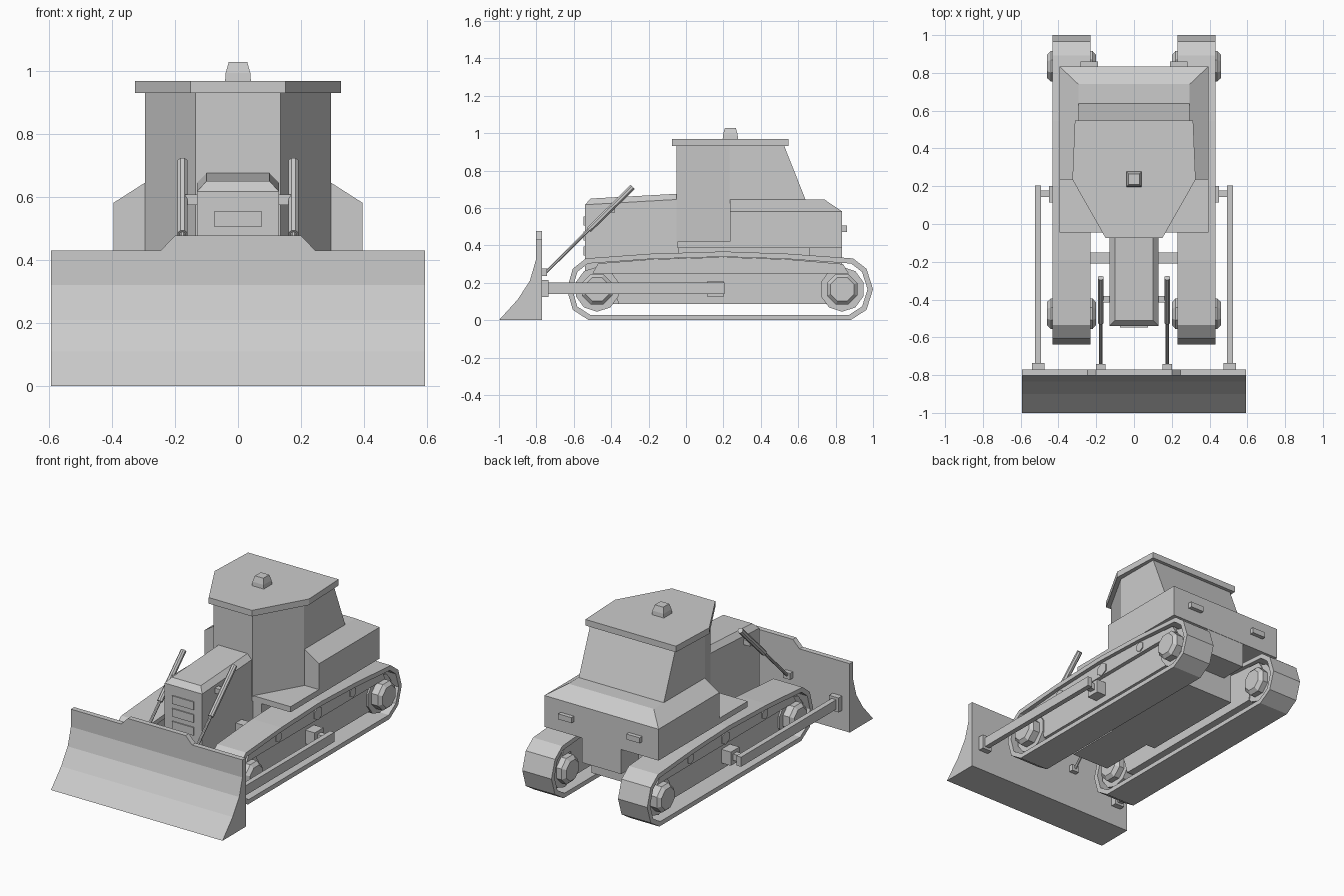
import bpy, bmesh, math
from mathutils import Vector

if "Cube" in bpy.data.objects:
    bpy.data.objects.remove(bpy.data.objects["Cube"])


def make(name, bm, mirror=False):
    bmesh.ops.recalc_face_normals(bm, faces=bm.faces)
    me = bpy.data.meshes.new(name)
    bm.to_mesh(me)
    bm.free()
    ob = bpy.data.objects.new(name, me)
    bpy.context.collection.objects.link(ob)
    if mirror:
        ob.modifiers.new("mirror", 'MIRROR').use_mirror_merge = False
    return ob


def loft(name, rings, mirror=False, caps=True):
    """Skin equal-length rings of 3D points."""
    bm = bmesh.new()
    vs = [[bm.verts.new(p) for p in r] for r in rings]
    n = len(vs[0])
    for a, b in zip(vs, vs[1:]):
        for i in range(n):
            j = (i + 1) % n
            bm.faces.new((a[i], a[j], b[j], b[i]))
    if caps:
        bm.faces.new(vs[0])
        bm.faces.new(vs[-1])
    return make(name, bm, mirror)


def side_prism(name, yz, x0, x1, mirror=False, caps=True):
    return loft(name, [[(x, y, z) for y, z in yz] for x in (x0, x1)], mirror, caps)


def rect(x0, x1, y0, y1, z):
    return [(x0, y0, z), (x1, y0, z), (x1, y1, z), (x0, y1, z)]


def box(name, x0, x1, y0, y1, z0, z1, mirror=False):
    return loft(name, [rect(x0, x1, y0, y1, z0), rect(x0, x1, y0, y1, z1)], mirror)


def wheel(name, y, z, steps, n=8):
    """Mirrored pair of turned parts along x; steps = (x, radius)."""
    rings = []
    for x, r in steps:
        angs = [math.tau * (i + 0.5) / n for i in range(n)]
        rings.append([(x, y + r * math.cos(a), z + r * math.sin(a)) for a in angs])
    loft(name, rings, True)


def rod(name, a, b, r, n=8):
    a, b = Vector(a), Vector(b)
    q = (b - a).to_track_quat('Z', 'Y')
    ring = [q @ Vector((r * math.cos(math.tau * (i + .5) / n),
                        r * math.sin(math.tau * (i + .5) / n), 0)) for i in range(n)]
    loft(name, [[p + c for p in ring] for c in (a, b)], True)


def outline(half, z):
    """Symmetric plan outline from its right half, front to back."""
    return [(x, y, z) for x, y in half] + [(-x, y, z) for x, y in reversed(half)]


# Blade with curved face and raised centre
side_prism("blade", [(-1, 0), (-0.9, 0.11), (-0.835, 0.21), (-0.803, 0.32),
                     (-0.803, 0.43), (-0.77, 0.43), (-0.77, 0)], -0.593, 0.593)
crest = [(-0.245, 0.43), (0.245, 0.43), (0.2, 0.477), (-0.2, 0.477)]
loft("blade_crest", [[(x, y, z) for x, z in crest] for y in (-0.803, -0.77)])

# Track belts
belt = [(-0.52, 0), (-0.605, 0.055), (-0.637, 0.165), (-0.605, 0.275), (-0.535, 0.33),
        (-0.19, 0.355), (0.2, 0.367), (0.545, 0.355), (0.893, 0.33), (0.965, 0.275),
        (1, 0.165), (0.965, 0.055), (0.88, 0)]
track = side_prism("track", belt, 0.23, 0.432, True, caps=False)
sol = track.modifiers.new("thickness", 'SOLIDIFY')
sol.thickness = 0.028
sol.offset = -1
sol.use_even_offset = True

# Track frames inside the belts
side_prism("track_frame_upper", [(-0.5, 0.25), (-0.47, 0.303), (-0.19, 0.325), (0.2, 0.337),
                                 (0.545, 0.325), (0.84, 0.3), (0.87, 0.25)], 0.25, 0.41, True)
side_prism("track_frame_lower", [(-0.36, 0.085), (-0.41, 0.25), (0.78, 0.25), (0.75, 0.085)],
           0.25, 0.385, True)

# Wheels, hubs and carrier rollers
for label, y in (("front", -0.475), ("rear", 0.835)):
    wheel(label + "_wheel", y, 0.165, [(0.255, 0.12), (0.395, 0.12)], 10)
    wheel(label + "_hub", y, 0.165, [(0.2, 0.065), (0.22, 0.088), (0.44, 0.088), (0.46, 0.068)])
for i, (y, r) in enumerate(((-0.19, 0.032), (0.2, 0.042), (0.545, 0.032))):
    wheel(f"roller_{i}", y, 0.29, [(0.25, r), (0.416, r)], 6)

# Push arms with pivots and blade brackets
box("push_arm", 0.492, 0.524, -0.74, 0.205, 0.14, 0.2, True)
box("arm_bracket", 0.475, 0.54, -0.772, -0.735, 0.125, 0.215, True)
box("arm_pivot_block", 0.38, 0.45, 0.115, 0.2, 0.125, 0.21, True)
box("arm_pivot_pin", 0.44, 0.495, 0.142, 0.178, 0.15, 0.19, True)

# Lift cylinders
rod("lift_rod", (0.176, -0.75, 0.255), (0.176, -0.48, 0.522), 0.009)
rod("lift_barrel", (0.176, -0.52, 0.482), (0.176, -0.285, 0.712), 0.017)
box("lift_bracket", 0.151, 0.2, -0.772, -0.742, 0.235, 0.275, True)
box("lift_mount", 0.12, 0.176, -0.415, -0.38, 0.575, 0.607, True)

# Engine hood: chamfered top, sloping up to the cab
loft("hood", [
    rect(-0.13, 0.13, -0.54, 0.0, 0.23),
    [(-0.13, -0.54, 0.617), (0.13, -0.54, 0.617), (0.13, 0, 0.648), (-0.13, 0, 0.648)],
    [(-0.1, -0.51, 0.65), (0.1, -0.51, 0.65), (0.1, 0, 0.678), (-0.1, 0, 0.678)]])
for i in range(3):
    box(f"grille_slat_{i}", -0.075, 0.075, -0.547, -0.53, 0.345 + i * 0.08, 0.395 + i * 0.08)

# Belly, engine sump, rear housing and cross beam between the tracks
box("belly", -0.19, 0.19, -0.04, 0.66, 0.085, 0.4)
box("sump", -0.129, 0.129, -0.4, 0.0, 0.085, 0.3)
box("rear_housing", -0.135, 0.135, 0.62, 0.833, 0.23, 0.4)
box("cross_beam", -0.26, 0.26, -0.208, -0.15, 0.25, 0.31)

# Deck, rear body and lamps
box("deck", -0.395, 0.395, -0.045, 0.835, 0.385, 0.42)
loft("rear_body", [rect(-0.395, 0.395, 0.235, 0.835, 0.41),
                   rect(-0.395, 0.395, 0.235, 0.835, 0.581),
                   rect(-0.295, 0.295, 0.235, 0.74, 0.645)])
box("rear_lamp", 0.19, 0.282, 0.83, 0.86, 0.472, 0.506, True)

# Cab, roof and beacon
loft("cab", [outline([(0.135, -0.05), (0.295, 0.232), (0.294, 0.73)], 0.415),
             outline([(0.135, -0.05), (0.295, 0.232), (0.294, 0.525)], 0.932)])
roof = [(0.15, -0.075), (0.326, 0.235), (0.313, 0.547)]
loft("roof", [outline(roof, 0.93), outline(roof, 0.968)])
loft("beacon", [rect(-s, s, 0.237 - s, 0.237 + s, z)
                for s, z in ((0.041, 0.965), (0.039, 0.993), (0.029, 1.028))])
